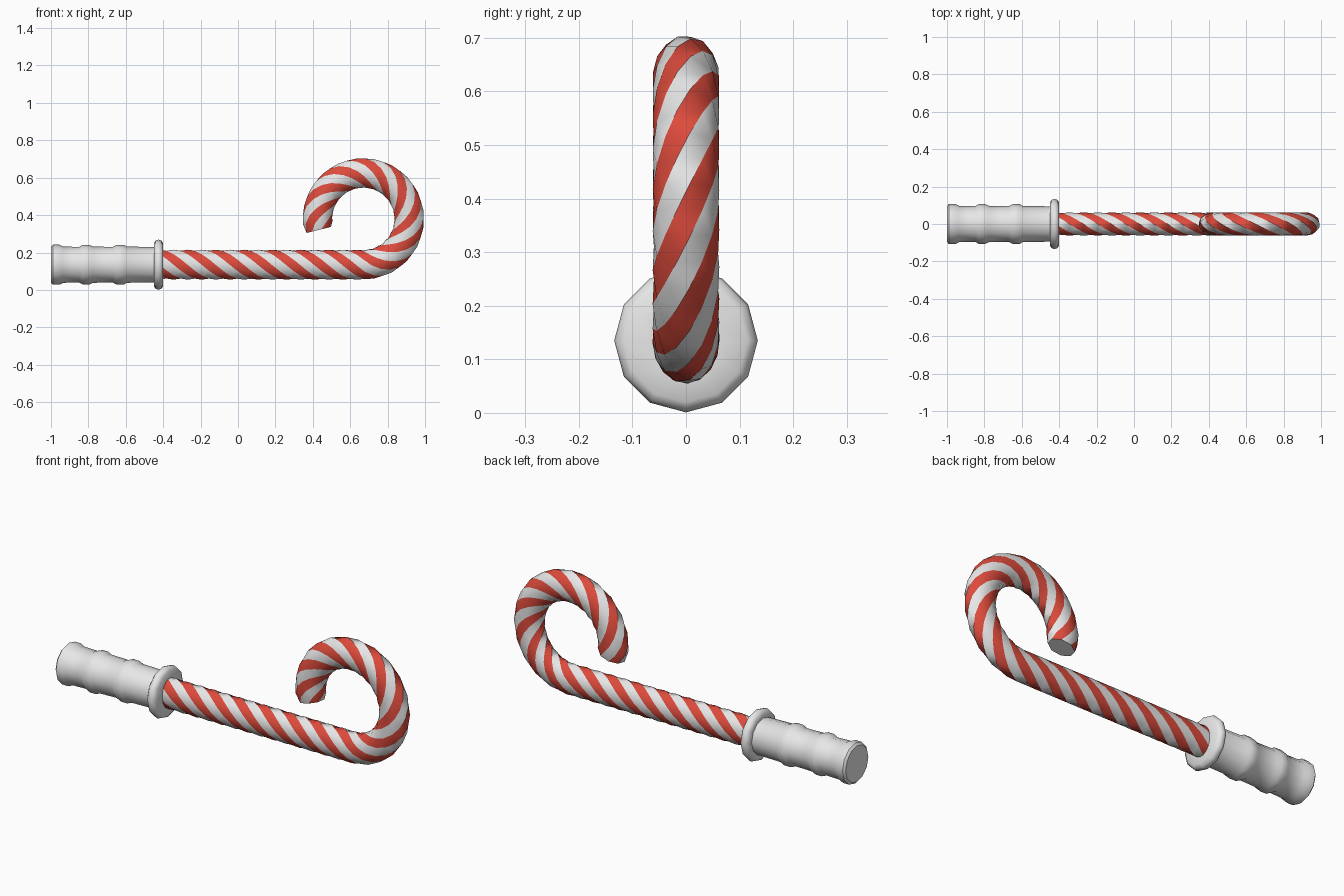
import bpy, bmesh, math
from mathutils import Vector

if "Cube" in bpy.data.objects:
    bpy.data.objects.remove(bpy.data.objects["Cube"])

AXIS_Z = 0.135


def material(name, rgb):
    m = bpy.data.materials.new(name)
    m.diffuse_color = (*rgb, 1)
    m.use_nodes = True
    m.node_tree.nodes["Principled BSDF"].inputs["Base Color"].default_value = m.diffuse_color
    return m


white = material("sugar white", (0.8, 0.8, 0.8))
red = material("candy red", (0.72, 0.07, 0.045))


def skin(name, rings, mats, pick, smooth):
    """Join equal-length point rings into a capped tube; pick(i, j) gives the colour."""
    bm = bmesh.new()
    loops = [[bm.verts.new(p) for p in ring] for ring in rings]
    n = len(loops[0])
    for i in range(len(loops) - 1):
        for j in range(n):
            k = (j + 1) % n
            f = bm.faces.new((loops[i][j], loops[i][k], loops[i + 1][k], loops[i + 1][j]))
            f.material_index = pick(i, j)
    bm.faces.new(loops[0])
    bm.faces.new(loops[-1])
    bmesh.ops.recalc_face_normals(bm, faces=bm.faces)
    me = bpy.data.meshes.new(name)
    bm.to_mesh(me)
    bm.free()
    ob = bpy.data.objects.new(name, me)
    bpy.context.collection.objects.link(ob)
    for m in mats:
        me.materials.append(m)
    bpy.ops.object.select_all(action='DESELECT')
    ob.select_set(True)
    bpy.context.view_layer.objects.active = ob
    bpy.ops.object.shade_smooth_by_angle(angle=math.radians(smooth))
    return ob


def lathe(name, profile):
    """Twelve-sided turning about the x axis, profile = (x, radius)."""
    rings = [[(x, r * math.cos(a * math.pi / 6), AXIS_Z + r * math.sin(a * math.pi / 6))
              for a in range(12)] for x, r in profile]
    return skin(name, rings, [white], lambda i, j: 0, 40)


# ridged grip and its round guard
lathe("grip", [(-1.0, 0.095), (-0.99, 0.107), (-0.955, 0.107), (-0.935, 0.097),
               (-0.85, 0.095), (-0.83, 0.106), (-0.795, 0.106), (-0.775, 0.097),
               (-0.67, 0.095), (-0.65, 0.106), (-0.61, 0.106), (-0.595, 0.097),
               (-0.43, 0.094)])
lathe("guard", [(-0.45, 0.09), (-0.45, 0.115), (-0.44, 0.129), (-0.425, 0.134),
                (-0.41, 0.129), (-0.40, 0.115), (-0.40, 0.06)])

# twisted cane: straight shaft, then an arc, swept with a turning oval octagon
START, BEND, RADIUS = -0.42, 0.67, 0.245
PITCH, STEPS, ARC = 0.60, 16, math.radians(284)
HALF_HIGH, HALF_WIDE, PHASE = 0.08, 0.0625, 0.0
straight = BEND - START
total = straight + RADIUS * ARC
count = round(total / (PITCH / STEPS))

rings = []
for i in range(count + 1):
    s = total * i / count
    t = max(0, s - straight) / RADIUS
    centre = Vector((min(START + s, BEND) + RADIUS * math.sin(t), 0,
                     AXIS_Z + RADIUS * (1 - math.cos(t))))
    inward = Vector((-math.sin(t), 0, math.cos(t)))
    size = 0.86 if i == count else 1
    ring = []
    for j in range(8):
        a = PHASE + j * math.pi / 4 - 2 * math.pi * s / PITCH
        ring.append(centre + size * (inward * HALF_HIGH * math.cos(a)
                                     + Vector((0, HALF_WIDE * math.sin(a), 0))))
    rings.append(ring)
skin("striped_cane", rings, [white, red], lambda i, j: j % 2, 50)
